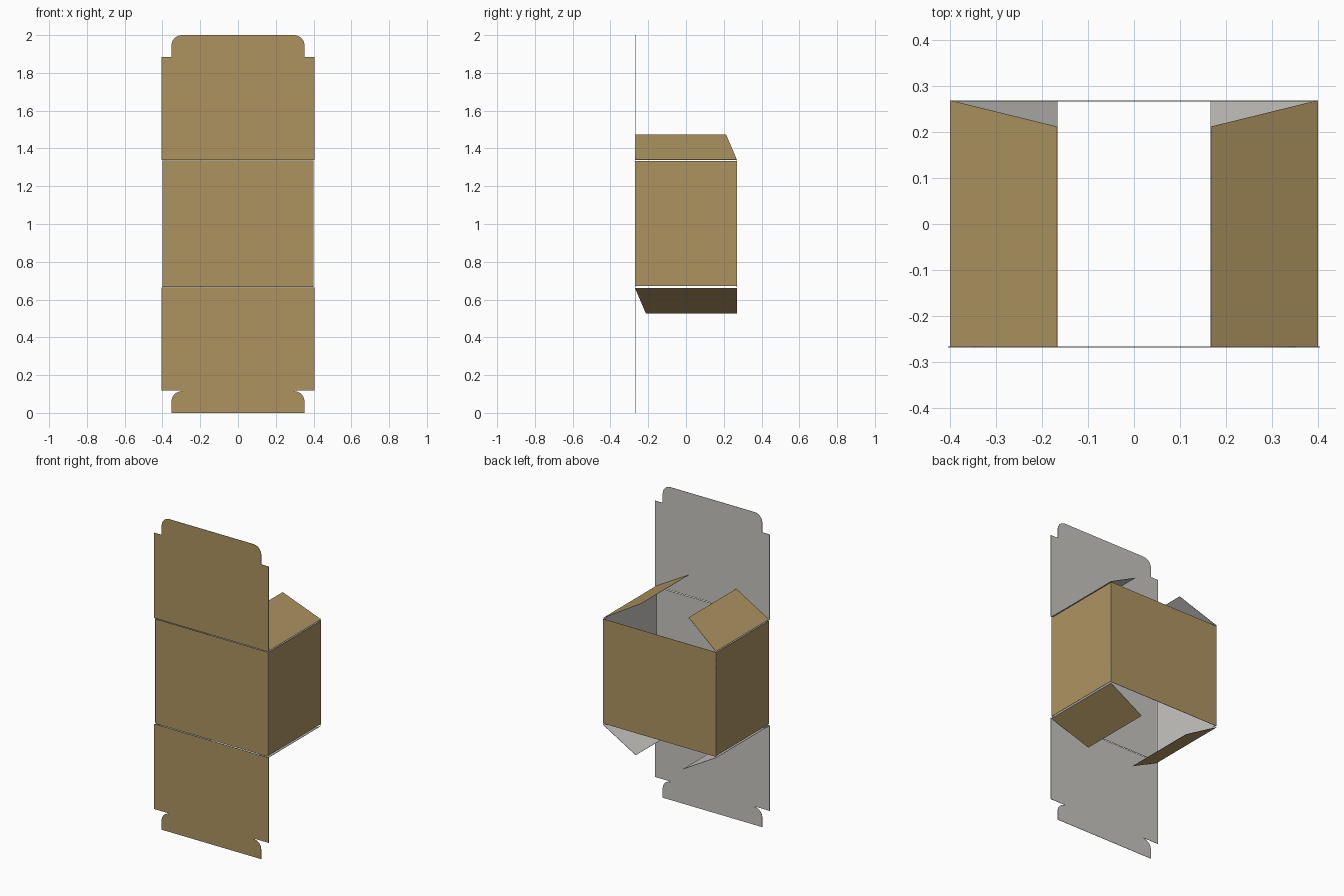
import bpy, bmesh, math
from mathutils import Vector

if "Cube" in bpy.data.objects:
    bpy.data.objects.remove(bpy.data.objects["Cube"])

def material(name, rgb):
    m = bpy.data.materials.new(name)
    m.diffuse_color = (*rgb, 1)
    m.use_nodes = True
    m.node_tree.nodes["Principled BSDF"].inputs["Base Color"].default_value = m.diffuse_color
    return m

KRAFT = material("kraft brown", (0.42, 0.295, 0.118))
LINER = material("pale grey liner", (0.57, 0.56, 0.53))
T = 0.002          # card thickness
X, Y = 0.40, 0.269  # half width and half depth of the box
LOW, HIGH = 0.667, 1.336

def sheet(name, pts, outward):
    """Thin card: brown on the outward side, pale liner on the other."""
    pts = [Vector(p) for p in pts]
    n = Vector(outward).normalized()
    bm = bmesh.new()
    face = bm.faces.new([bm.verts.new(p) for p in pts])
    face.normal_update()
    if face.normal.dot(n) < 0:
        face.normal_flip()
    n = face.normal.copy()
    inner = bm.faces.new([bm.verts.new(v.co - n * T) for v in reversed(face.verts)])
    inner.material_index = 1
    a, b = list(face.verts), list(reversed(inner.verts))
    for i in range(len(a)):
        j = (i + 1) % len(a)
        bm.faces.new((a[j], a[i], b[i], b[j])).material_index = 1
    me = bpy.data.meshes.new(name)
    bm.to_mesh(me)
    bm.free()
    me.materials.append(KRAFT)
    me.materials.append(LINER)
    ob = bpy.data.objects.new(name, me)
    bpy.context.collection.objects.link(ob)

def front_sheet(name, half):
    """Front-facing sheet, symmetric in x, from its right half outline."""
    pts = half + [(-x, z) for x, z in reversed(half)]
    sheet(name, [(x, -Y, z) for x, z in pts], (0, -1, 0))

def tuck(z0):
    """Right edge of a tuck flap with a rounded upper corner."""
    r = 0.055
    arc = [(0.352 - r + r * math.cos(t), z0 + 0.115 - r + r * math.sin(t))
           for t in (math.pi / 2 * i / 8 for i in range(9))]
    return [(0.352, z0)] + arc

# Front panel and the two long closing lids with tuck flaps
front_sheet("front_panel", [(0.396, LOW), (0.396, HIGH)])
front_sheet("top_lid", [(0.405, 1.340), (0.405, 1.885), (0.352, 1.885)] + tuck(1.885)[1:])
front_sheet("bottom_lid", tuck(0) + [(0.297, 0.118), (0.405, 0.118), (0.405, 0.663)])

# Back panel
sheet("back_panel", [(-X, Y, LOW), (X, Y, LOW), (X, Y, HIGH), (-X, Y, HIGH)], (0, 1, 0))

for s, side in ((-1, "left"), (1, "right")):
    # Side walls
    sheet(side + "_wall", [(s * X, -Y, LOW + 0.005), (s * X, Y, LOW + 0.005),
                           (s * X, Y, HIGH - 0.003), (s * X, -Y, HIGH - 0.003)], (s, 0, 0))
    # Slanted dust flaps; the lower pair is the upper pair turned about x
    for k, end in ((1, "top"), (-1, "bottom")):
        flap = [(s * X, -Y, 0.341), (s * X, Y, 0.341),
                (s * 0.168, 0.212, 0.475), (s * 0.168, -Y, 0.475)]
        sheet(f"{side}_{end}_dust_flap", [(x, k * y, 1 + k * z) for x, y, z in flap],
              (s * 0.5, 0, k))
